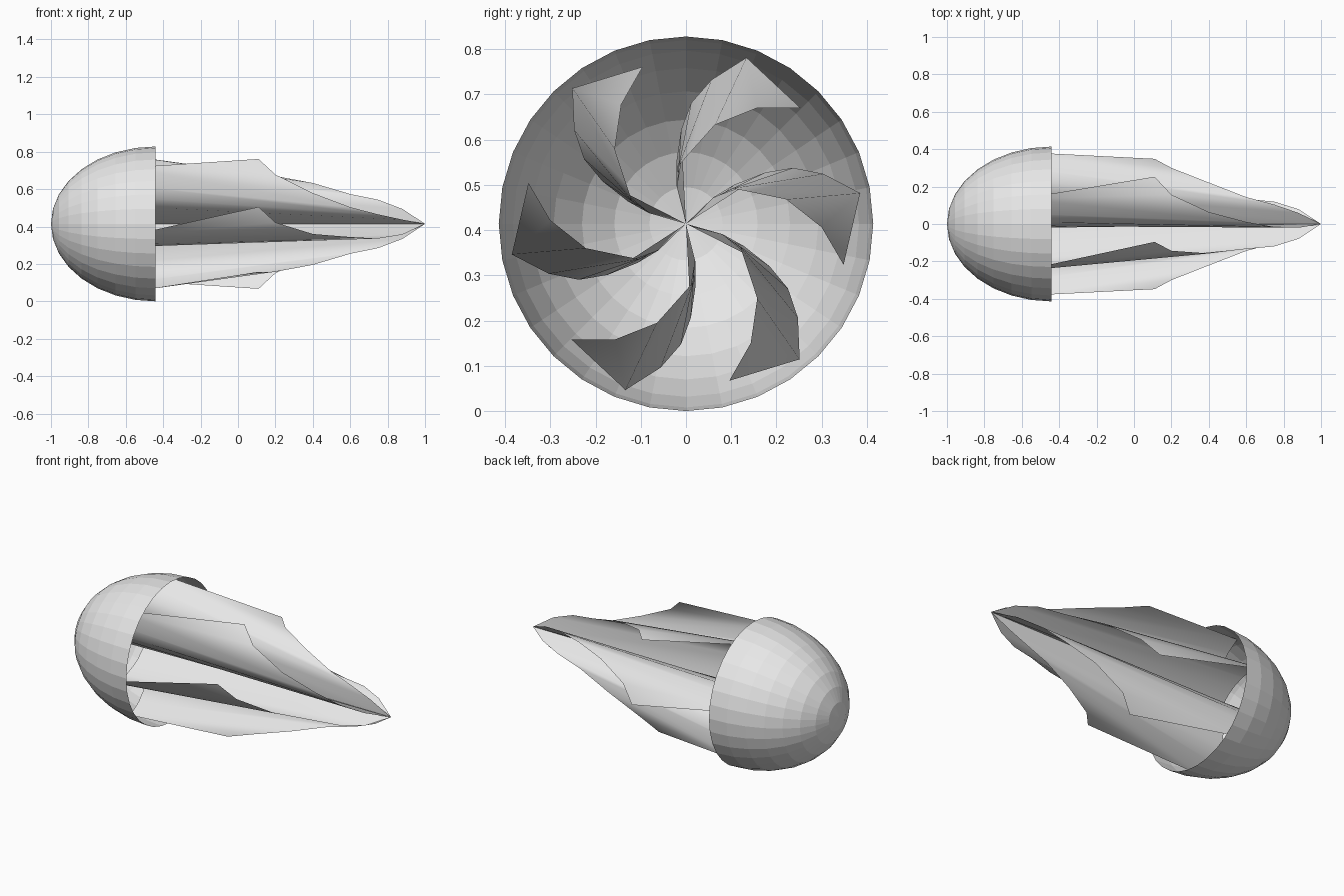
import bpy, bmesh
from math import radians, sin, cos, pi
from mathutils import Matrix, Vector

if "Cube" in bpy.data.objects:
    bpy.data.objects.remove(bpy.data.objects["Cube"])

RADIUS = 0.414   # dome radius, also the height of the axis
RIM_X = -0.44    # open edge of the dome
DEPTH = 0.56     # dome length along the axis
BACK_X = -0.61   # rear end of the fins, inside the dome

grey = bpy.data.materials.new("light_grey")
grey.use_nodes = True
colour = (0.8, 0.8, 0.8, 1)
grey.diffuse_color = colour
grey.node_tree.nodes["Principled BSDF"].inputs["Base Color"].default_value = colour


def add_object(name, bm):
    mesh = bpy.data.meshes.new(name)
    bm.to_mesh(mesh)
    bm.free()
    obj = bpy.data.objects.new(name, mesh)
    obj.location.z = RADIUS
    mesh.materials.append(grey)
    bpy.context.collection.objects.link(obj)
    return obj


def polar(x, r, degrees):
    a = radians(degrees)
    return Vector((x, r * cos(a), r * sin(a)))


# Dome: open half ellipsoid shell with flat facets
bm = bmesh.new()
bmesh.ops.create_uvsphere(bm, u_segments=32, v_segments=16, radius=1)
lower = [v for v in bm.verts if v.co.z < -0.01]
bmesh.ops.delete(bm, geom=lower, context='VERTS')
bmesh.ops.rotate(bm, verts=bm.verts, matrix=Matrix.Rotation(-pi / 2, 3, 'Y'))
bmesh.ops.scale(bm, verts=bm.verts, vec=(DEPTH, RADIUS, RADIUS))
bmesh.ops.translate(bm, verts=bm.verts, vec=(RIM_X, 0, 0))
add_object("dome", bm)

# Fin outline: rear chain (radius, angle) and leading chain (x, radius, angle)
rear = [(0.391, 70), (0.323, 80), (0.267, 87.6), (0.208, 93),
        (0.137, 99), (0.085, 104), (0, 0)]
lead = [(0.11, 0.36, 45.4), (0.20, 0.30, 58.5), (0.40, 0.228, 73.7),
        (0.60, 0.16, 86), (0.75, 0.13, 97), (0.88, 0.082, 104), (1, 0, 0)]


def make_fin(name, turn):
    bm = bmesh.new()
    a = [bm.verts.new(polar(BACK_X, r, d + turn)) for r, d in rear]
    p = [bm.verts.new(polar(x, r, d + turn)) for x, r, d in lead]
    # Outer corner fans out to the notch
    for i in range(2):
        bm.faces.new((a[0], p[i], p[i + 1]))
    # Long strips run from the dome to the leading edge
    for i in range(4):
        bm.faces.new((a[i], p[i + 2], p[i + 3], a[i + 1]))
    # Root strips close on the tip
    for i in (4, 5):
        bm.faces.new((a[i], p[6], a[i + 1]))
    return add_object(name, bm)


fins = [make_fin("fin_%d" % (k + 1), 60 * k) for k in range(6)]

bpy.ops.object.select_all(action='DESELECT')
for fin in fins:
    fin.select_set(True)
bpy.context.view_layer.objects.active = fins[0]
bpy.ops.object.shade_smooth_by_angle(angle=radians(40))
